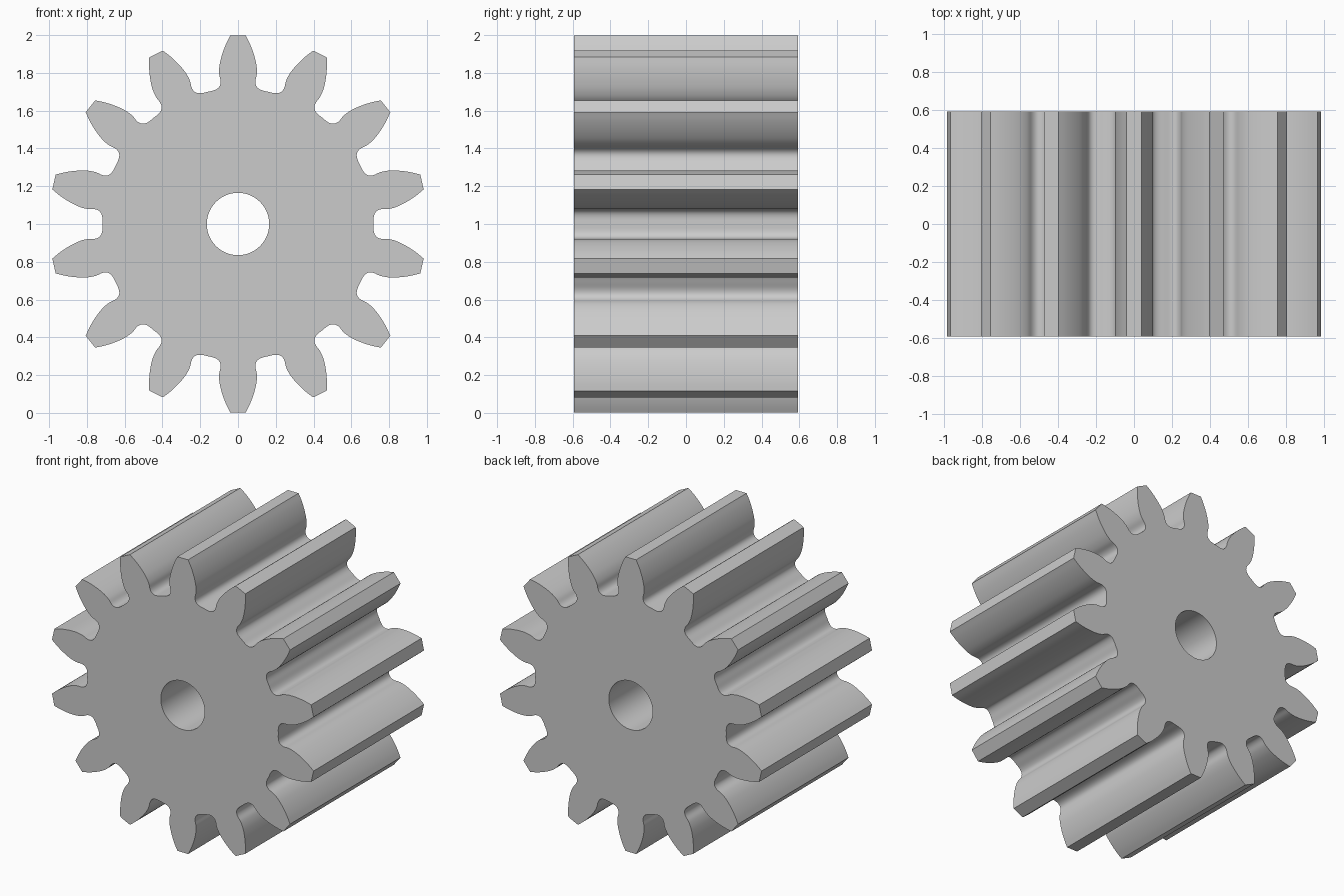
import bpy, bmesh, math
from mathutils import Vector

if "Cube" in bpy.data.objects:
    bpy.data.objects.remove(bpy.data.objects["Cube"])

TEETH = 14
HALF_DEPTH = 0.593
BORE_RADIUS = 0.165
BORE_SIDES = 64
STEPS = 4

# Half tooth from tip corner to middle of the gap: radius, degrees off tooth centre
FLANK = [(1.0, 2.3), (0.96, 3.65), (0.92, 4.85), (0.88, 5.9), (0.84, 6.75),
         (0.80, 7.15), (0.765, 6.95), (0.742, 7.35), (0.727, 8.4),
         (0.719, 10.2), (0.718, 180 / TEETH)]


def polar(radius, degrees):
    """Point in the x-z plane, with the angle measured from straight up."""
    a = math.radians(degrees)
    return Vector((radius * math.sin(a), 0, radius * math.cos(a)))


def smooth_path(points):
    """Catmull-Rom curve through the given points."""
    p = [2 * points[0] - points[1]] + points + [polar(0.719, 360 / TEETH - 10.2)]
    path = []
    for i in range(1, len(p) - 2):
        a, b, c, d = p[i - 1:i + 3]
        for s in range(STEPS):
            t = s / STEPS
            path.append(0.5 * (2 * b + (c - a) * t + (2 * a - 5 * b + 4 * c - d) * t * t
                               + (3 * b - a - 3 * c + d) * t ** 3))
    return path + [points[-1]]


# Tooth outline: one flank mirrored, then repeated around the axis
half = smooth_path([polar(r, a) for r, a in FLANK])
tooth = [Vector((-p.x, 0, p.z)) for p in reversed(half[:-1])] + half
outline = []
for k in range(TEETH):
    a = 2 * math.pi * k / TEETH
    c, s = math.cos(a), math.sin(a)
    outline += [Vector((p.x * c + p.z * s, 0, p.z * c - p.x * s)) for p in tooth]
bore = [polar(BORE_RADIUS, 360 * i / BORE_SIDES) for i in range(BORE_SIDES)]

# Fill between outline and bore, then extrude through the depth
bm = bmesh.new()
edges = []
for loop in (outline, bore):
    verts = [bm.verts.new((p.x, -HALF_DEPTH, p.z + 1)) for p in loop]
    edges += [bm.edges.new((verts[i - 1], verts[i])) for i in range(len(verts))]
bmesh.ops.triangle_fill(bm, edges=edges, use_beauty=True, normal=(0, -1, 0))
result = bmesh.ops.extrude_face_region(bm, geom=bm.faces[:], use_keep_orig=True)
moved = [g for g in result["geom"] if isinstance(g, bmesh.types.BMVert)]
bmesh.ops.translate(bm, verts=moved, vec=(0, 2 * HALF_DEPTH, 0))
bmesh.ops.recalc_face_normals(bm, faces=bm.faces[:])

mesh = bpy.data.meshes.new("gear")
bm.to_mesh(mesh)
bm.free()
gear = bpy.data.objects.new("gear", mesh)
bpy.context.collection.objects.link(gear)

# Plain grey
grey = bpy.data.materials.new("grey")
grey.diffuse_color = (0.6, 0.6, 0.6, 1)
grey.use_nodes = True
grey.node_tree.nodes["Principled BSDF"].inputs["Base Color"].default_value = grey.diffuse_color
mesh.materials.append(grey)

# Smooth flanks with sharp tips and ends
bpy.context.view_layer.objects.active = gear
gear.select_set(True)
bpy.ops.object.shade_smooth_by_angle(angle=math.radians(30))
